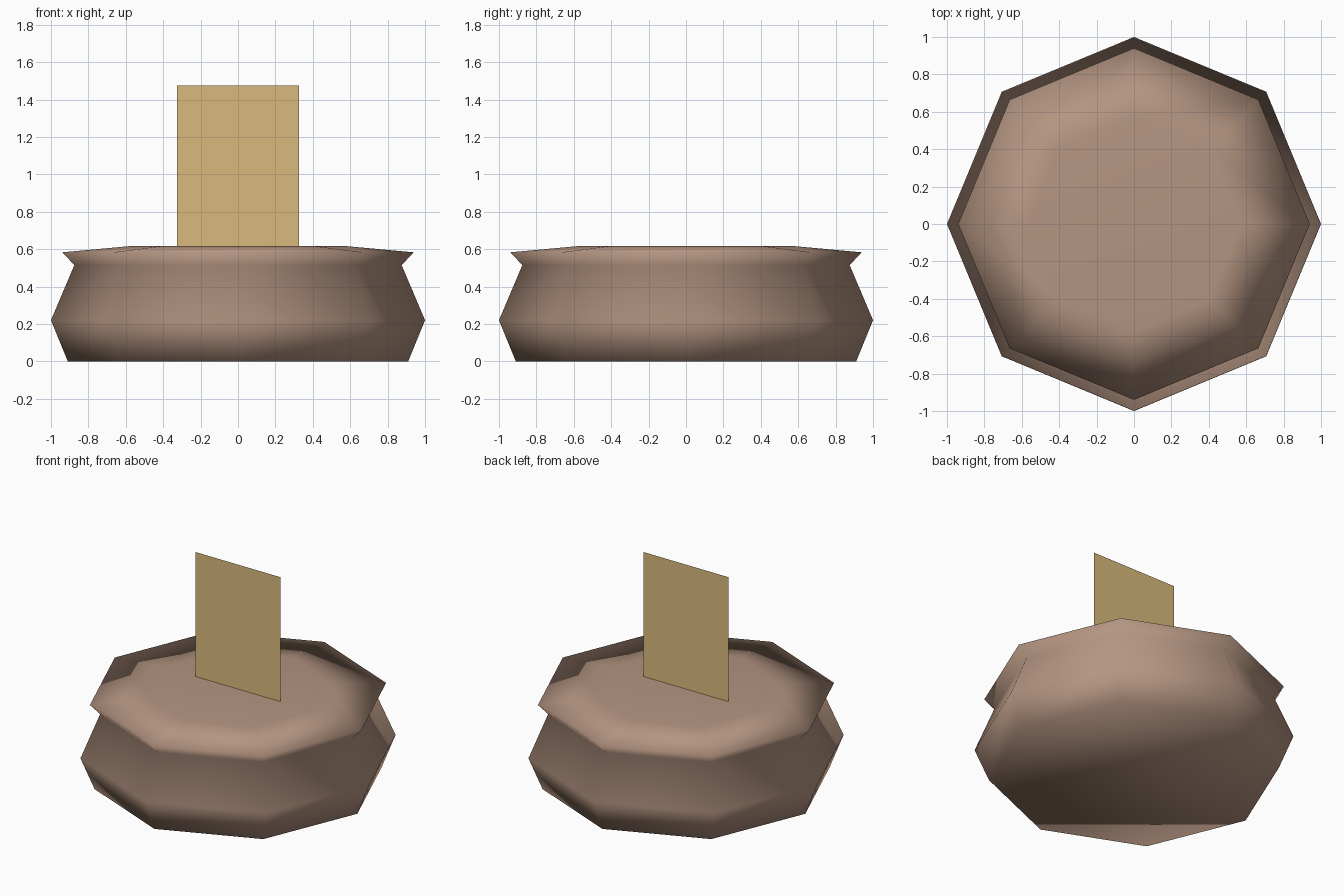
import bpy, bmesh
from math import cos, sin, tau

if "Cube" in bpy.data.objects:
    bpy.data.objects.remove(bpy.data.objects["Cube"])

SIDES = 8


def material(name, rgb):
    m = bpy.data.materials.new(name)
    m.diffuse_color = (*rgb, 1)
    m.use_nodes = True
    m.node_tree.nodes["Principled BSDF"].inputs["Base Color"].default_value = m.diffuse_color
    return m


def add_object(name, bm, mat, smooth):
    mesh = bpy.data.meshes.new(name)
    for f in bm.faces:
        f.smooth = smooth
    bm.to_mesh(mesh)
    bm.free()
    mesh.materials.append(mat)
    obj = bpy.data.objects.new(name, mesh)
    bpy.context.collection.objects.link(obj)
    return obj


def lathe(name, profile, mat):
    """Spin (radius, height) points into a closed, smooth eight-sided solid."""
    bm = bmesh.new()
    rings = [[bm.verts.new((r * cos(tau * i / SIDES), r * sin(tau * i / SIDES), z))
              for i in range(SIDES)] for r, z in profile]
    for low, high in zip(rings, rings[1:]):
        for i in range(SIDES):
            j = (i + 1) % SIDES
            bm.faces.new((low[i], low[j], high[j], high[i]))
    bm.faces.new(rings[0][::-1])
    bm.faces.new(rings[-1])
    return add_object(name, bm, mat, True)


# Round body: base, belly, neck, flared rim, shallow raised top
clay = material("clay", (0.46, 0.30, 0.22))
lathe("pot_body", [(0.91, 0), (1.0, 0.22), (0.875, 0.515),
                   (0.94, 0.583), (0.57, 0.617)], clay)

# Upright flat card standing on the top
straw = material("straw", (0.70, 0.49, 0.20))
bm = bmesh.new()
bm.faces.new([bm.verts.new((x, 0, z)) for x, z in
              ((-0.325, 0.61), (0.325, 0.61), (0.325, 1.475), (-0.325, 1.475))])
add_object("upright_card", bm, straw, False)
